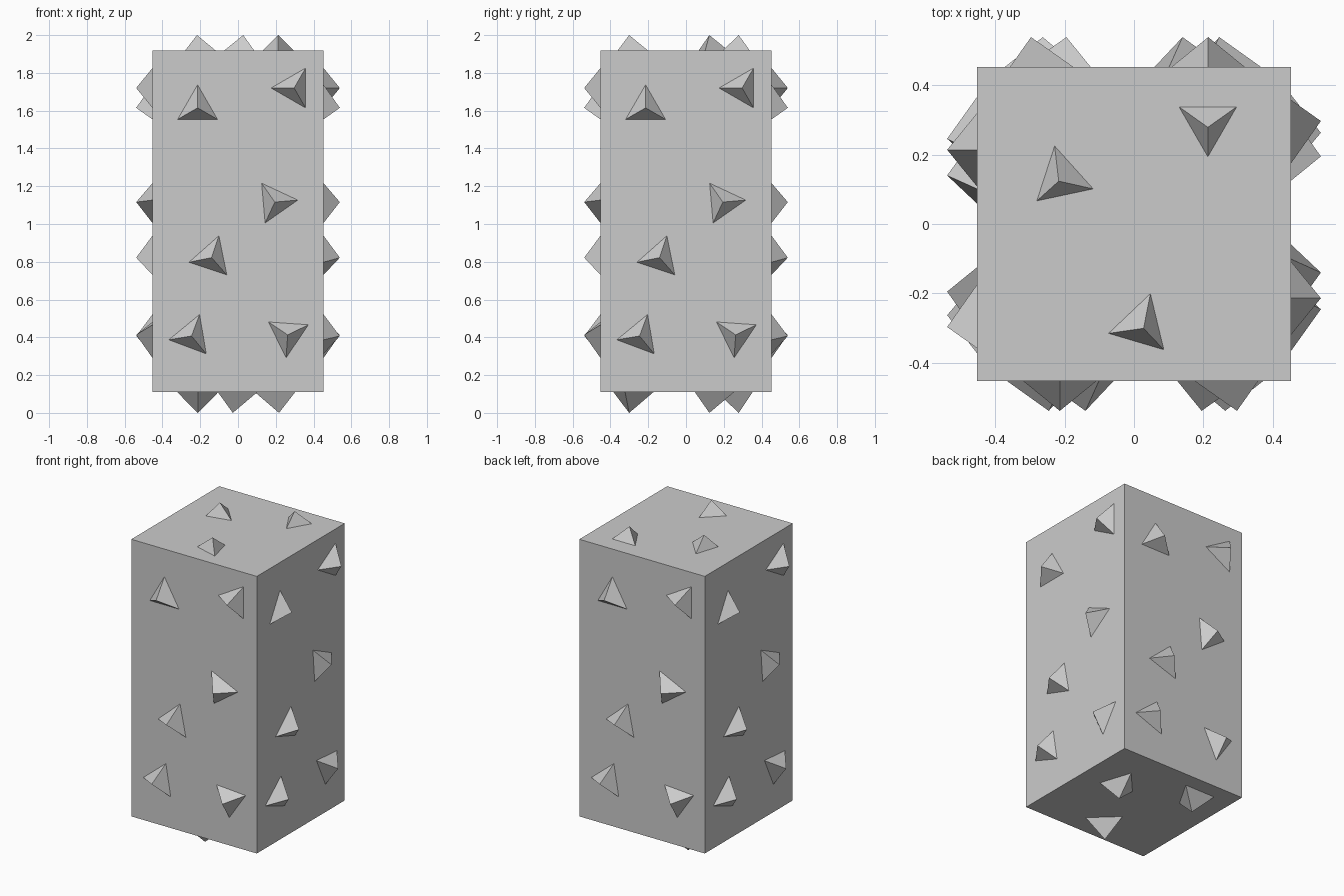
import bpy, bmesh
from math import radians, cos, sin, pi
from mathutils import Matrix, Vector

if "Cube" in bpy.data.objects:
    bpy.data.objects.remove(bpy.data.objects["Cube"])

HALF, Z0, Z1 = 0.453, 0.11, 1.918


def finish(bm, name):
    bmesh.ops.recalc_face_normals(bm, faces=bm.faces)
    me = bpy.data.meshes.new(name)
    bm.to_mesh(me)
    bm.free()
    ob = bpy.data.objects.new(name, me)
    bpy.context.collection.objects.link(ob)
    return ob


def add_spike(bm, mat, u, v, angle, radius, height, lean=0.0):
    """Three-sided pyramid on the local uv plane, sunk slightly into the body."""
    a = radians(angle)
    tip = Vector((u + lean * cos(a), v + lean * sin(a), height))
    ring = []
    for k in range(3):
        t = a + k * 2 * pi / 3
        p = Vector((u + radius * cos(t), v + radius * sin(t), 0))
        ring.append(bm.verts.new(mat @ (tip + (p - tip) * 1.1)))
    top = bm.verts.new(mat @ tip)
    bm.faces.new(ring)
    for k in range(3):
        bm.faces.new((ring[k], ring[(k + 1) % 3], top))


# Main block
bm = bmesh.new()
bmesh.ops.create_cube(bm, size=1, matrix=Matrix.Translation((0, 0, (Z0 + Z1) / 2))
                      @ Matrix.Diagonal((2 * HALF, 2 * HALF, Z1 - Z0, 1)))
finish(bm, "body")

# Side spikes: (across, height, angle), the same on all four sides
side = [(-0.214, 1.615, 90), (0.297, 1.72, 180), (0.195, 1.116, 5),
        (-0.14, 0.822, 191.5), (-0.246, 0.407, 189.5), (0.263, 0.413, 26)]
for i, name in enumerate(("front", "right", "back", "left")):
    bm = bmesh.new()
    mat = (Matrix.Rotation(i * pi / 2, 4, 'Z') @ Matrix.Translation((0, -HALF, 0))
           @ Matrix.Rotation(pi / 2, 4, 'X'))
    for u, v, a in side:
        add_spike(bm, mat, u, v, a, 0.122, 0.086)
    finish(bm, name + "_spikes")

# End spikes: the bottom is the top turned half a turn about y, standing prouder
ends = [(0.213, 0.29, 270), (-0.209, 0.131, 222), (0.02, -0.293, -46.5)]
top = Matrix.Translation((0, 0, Z1))
bottom = Matrix.Translation((0, 0, Z0)) @ Matrix.Rotation(pi, 4, 'Y')
for name, mat, r, h in (("top_spikes", top, 0.096, 2 - Z1),
                        ("bottom_spikes", bottom, 0.126, Z0)):
    bm = bmesh.new()
    for u, v, a in ends:
        add_spike(bm, mat, u, v, a, r, h, 0.011)
    finish(bm, name)
